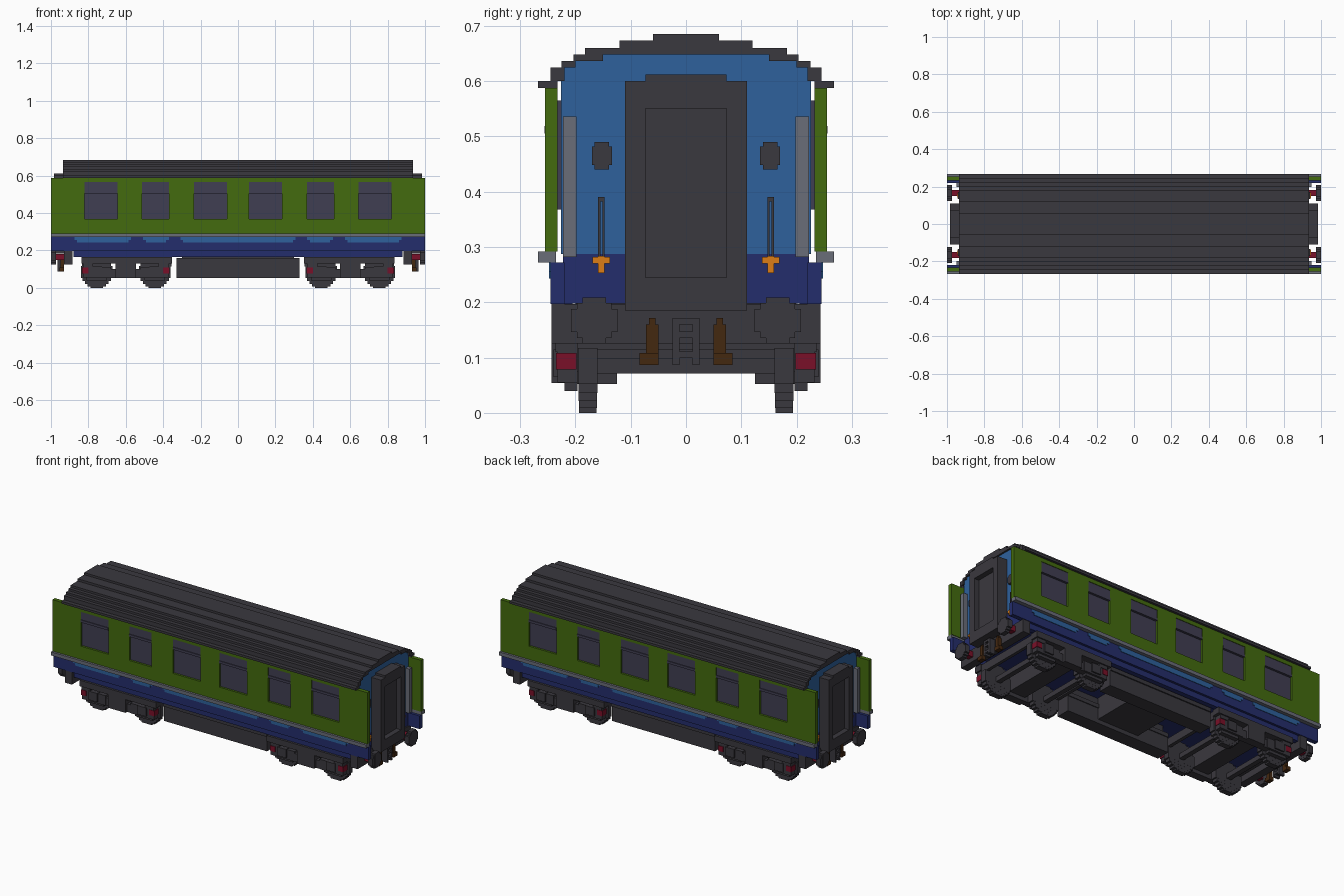
import bpy, bmesh
from mathutils import Vector

if "Cube" in bpy.data.objects:
    bpy.data.objects.remove(bpy.data.objects["Cube"])


def material(name, rgb):
    lin = [((c / 255 + 0.055) / 1.055) ** 2.4 if c > 10 else c / 255 / 12.92 for c in rgb]
    m = bpy.data.materials.new(name)
    m.use_nodes = True
    m.diffuse_color = (*lin, 1)
    m.node_tree.nodes["Principled BSDF"].inputs["Base Color"].default_value = (*lin, 1)
    return m


DARK = material("dark grey", (58, 56, 62))
GREEN = material("green", (67, 107, 14))
BLUE = material("blue", (46, 97, 156))
NAVY = material("navy", (36, 45, 108))
GREY = material("light grey", (106, 109, 120))
GLASS = material("window glass", (64, 62, 82))
RED = material("dark red", (122, 16, 40))
ORANGE = material("orange", (220, 125, 22))
BROWN = material("brown", (68, 40, 16))


def blocks(name, mat, boxes, mx=False, my=False):
    """One object from boxes (x0, x1, y0, y1, z0, z1), mirrored across x and y if asked."""
    bm = bmesh.new()
    for x0, x1, y0, y1, z0, z1 in boxes:
        for sx in (1, -1) if mx else (1,):
            for sy in (1, -1) if my else (1,):
                r = bmesh.ops.create_cube(bm, size=1)
                for v in r["verts"]:
                    v.co = Vector((sx * (x0 + (v.co.x + 0.5) * (x1 - x0)),
                                   sy * (y0 + (v.co.y + 0.5) * (y1 - y0)),
                                   z0 + (v.co.z + 0.5) * (z1 - z0)))
    bmesh.ops.recalc_face_normals(bm, faces=bm.faces)
    me = bpy.data.meshes.new(name)
    bm.to_mesh(me)
    bm.free()
    me.materials.append(mat)
    ob = bpy.data.objects.new(name, me)
    bpy.context.scene.collection.objects.link(ob)
    return ob


def sym(x0, x1, h, z0, z1):
    return (x0, x1, -h, h, z0, z1)


# Stepped roof: hollow eaves strips, solid crown
ROOF = 0.935
blocks("roof_eaves", DARK, [(-ROOF, ROOF, a, b, z0, z1) for a, b, z0, z1 in (
    (0.232, 0.268, 0.587, 0.600), (0.22, 0.245, 0.600, 0.624),
    (0.20, 0.225, 0.624, 0.636), (0.15, 0.203, 0.636, 0.648))], my=True)
blocks("roof_crown", DARK, [sym(-ROOF, ROOF, h, z0, z1) for h, z0, z1 in (
    (0.183, 0.648, 0.660), (0.12, 0.660, 0.673), (0.06, 0.673, 0.685))])

# Body core whose ends are the blue end walls
END = 0.925
blocks("body_core", BLUE, [sym(-END, END, h, z0, z1) for h, z0, z1 in (
    (0.226, 0.287, 0.600), (0.22, 0.600, 0.624), (0.20, 0.624, 0.636), (0.15, 0.636, 0.648))])
blocks("floor", NAVY, [sym(-END, END, 0.222, 0.198, 0.287)])

# Green side walls built around the window openings
windows = [(0.06, 0.235), (0.37, 0.512), (0.645, 0.82)]
SILL, HEAD, IN, OUT = 0.368, 0.565, 0.232, 0.255
edges = [0] + [v for w in windows for v in w] + [1.0]
piers = [(edges[i], edges[i + 1], IN, OUT, SILL, HEAD) for i in range(0, len(edges), 2)]
blocks("side_wall_piers", GREEN, piers, mx=True, my=True)
blocks("side_wall_bands", GREEN, [(-1, 1, IN, OUT, 0.292, SILL), (-1, 1, IN, OUT, HEAD, 0.587)], my=True)

# Windows: recessed main pane, raised vent pane and a bar
blocks("window_panes", GLASS, [(a, b, 0.226, 0.243, SILL, HEAD) for a, b in windows], mx=True, my=True)
blocks("window_vents", GLASS, [(a, b, 0.243, 0.252, 0.519, HEAD) for a, b in windows], mx=True, my=True)
blocks("window_bars", GLASS, [(a, b, 0.243, 0.256, 0.505, 0.519) for a, b in windows], mx=True, my=True)

# Waist strip, lower navy sides, light blue plates and solebars
blocks("waist_strip", GREY, [(-1, 1, 0.235, 0.268, 0.272, 0.292)], my=True)
blocks("lower_side", NAVY, [(-1, 1, 0.220, 0.245, 0.197, 0.272)], my=True)
plates = []
for a, b in ((-0.307, 0.307), (0.37, 0.507), (0.572, 0.875), (-0.507, -0.37), (-0.875, -0.572)):
    plates += [(a, b, 0.244, 0.248, 0.255, 0.272), (a + 0.014, b - 0.014, 0.244, 0.248, 0.243, 0.255)]
blocks("lower_side_plates", BLUE, plates, my=True)
blocks("solebar", NAVY, [(-0.88, 0.88, 0.205, 0.232, 0.165, 0.198)], my=True)

# Gangway frame around a recessed door
G0, G1 = 0.92, 0.985
blocks("gangway_frame", DARK, [
    (G0, G1, 0.073, 0.11, 0.185, 0.60), (G0, G1, 0, 0.073, 0.185, 0.245),
    (G0, G1, 0, 0.073, 0.55, 0.612)], mx=True, my=True)
blocks("gangway_door", DARK, [sym(G0, 0.955, 0.073, 0.245, 0.55)], mx=True)

# End wall fittings
blocks("end_handrail", GREY, [(0.92, 0.95, 0.198, 0.222, 0.282, 0.536)], mx=True, my=True)
blocks("end_lamp", DARK, [(0.92, 0.94, 0.134, 0.170, 0.448, 0.482),
                          (0.92, 0.94, 0.139, 0.165, 0.440, 0.490)], mx=True, my=True)
blocks("end_pipe", DARK, [(0.92, 0.937, 0.147, 0.151, 0.28, 0.382),
                          (0.92, 0.937, 0.155, 0.159, 0.28, 0.382),
                          (0.92, 0.937, 0.147, 0.159, 0.382, 0.39)], mx=True, my=True)
blocks("end_valve", ORANGE, [(0.92, 0.945, 0.137, 0.169, 0.270, 0.282),
                             (0.92, 0.947, 0.147, 0.159, 0.253, 0.284)], mx=True, my=True)

# Headstock, buffers, hoses and coupler
blocks("headstock", DARK, [sym(0.885, 0.93, 0.243, 0.125, 0.1965)], mx=True)
blocks("buffer_shank", RED, [(0.93, 0.975, 0.15, 0.182, 0.15, 0.182)], mx=True, my=True)
BY, BZ = 0.166, 0.167
blocks("buffer_head", DARK, [(0.972 + i * 0.0005, 0.999 + i * 0.0005, BY - w, BY + w, BZ - h, BZ + h)
                             for i, (w, h) in enumerate(((0.042, 0.021), (0.031, 0.032), (0.021, 0.042)))],
       mx=True, my=True)
blocks("brake_hose", BROWN, [(0.93, 0.95, 0.05, 0.072, 0.10, 0.16), (0.93, 0.948, 0.055, 0.067, 0.16, 0.172),
                             (0.93, 0.955, 0.05, 0.084, 0.087, 0.108)], mx=True, my=True)
blocks("coupler", DARK, [(0.93, 0.965, 0.012, 0.024, 0.087, 0.172), (0.93, 0.965, 0, 0.012, 0.160, 0.172),
                         (0.93, 0.965, 0, 0.012, 0.135, 0.147), (0.93, 0.965, 0, 0.012, 0.099, 0.111)],
       mx=True, my=True)

# Bogies: stepped wheels, axles, side frames and cross members
BX, WB, R = 0.60, 0.155, 0.085
wheels, axles, axleboxes, red = [], [], [], []
for cx in (BX - WB, BX + WB):
    for k, (w, h) in enumerate(((1, 0.38), (0.9, 0.58), (0.75, 0.75), (0.58, 0.9), (0.38, 1))):
        e = k * 0.0004
        wheels.append((cx - R * w, cx + R * w, 0.160 + e, 0.195 - e, R - R * h, R + R * h))
    axles.append(sym(cx - 0.014, cx + 0.014, 0.165, 0.071, 0.099))
    axleboxes += [(cx - 0.055, cx + 0.055, 0.196, 0.220, 0.040, 0.065),
                  (cx - 0.075, cx + 0.075, 0.196, 0.232, 0.055, 0.112),
                  (cx - 0.028, cx + 0.028, 0.196, 0.240, 0.065, 0.115)]
    s = 1 if cx > BX else -1
    a, b = sorted((cx + s * 0.045, cx + s * 0.078))
    red.append((a, b, 0.198, 0.235, 0.078, 0.108))
blocks("bogie_wheels", DARK, wheels, mx=True, my=True)
blocks("bogie_axles", DARK, axles, mx=True)
blocks("bogie_axleboxes", DARK, axleboxes, mx=True, my=True)
blocks("bogie_dampers", RED, red, mx=True, my=True)
blocks("bogie_side_frame", DARK, [(0.352, 0.838, 0.196, 0.243, 0.130, 0.164),
                                  (0.37, 0.425, 0.196, 0.236, 0.110, 0.131),
                                  (0.775, 0.83, 0.196, 0.236, 0.110, 0.131),
                                  (0.545, 0.655, 0.196, 0.243, 0.054, 0.131),
                                  (0.50, 0.70, 0.196, 0.228, 0.054, 0.100)], mx=True, my=True)
blocks("bogie_cross_members", DARK, [sym(0.55, 0.65, 0.198, 0.075, 0.198),
                                     sym(0.356, 0.376, 0.196, 0.115, 0.160),
                                     sym(0.816, 0.834, 0.196, 0.115, 0.160)], mx=True)

# Equipment boxes under the middle of the coach
blocks("underfloor_box", DARK, [(-0.328, 0.328, 0.125, 0.205, 0.052, 0.155),
                                (-0.328, 0.328, 0.120, 0.212, 0.138, 0.160),
                                (-0.30, 0.30, 0.13, 0.20, 0.160, 0.199)], my=True)
blocks("underfloor_tank", DARK, [sym(-0.13, 0.13, 0.126, 0.075, 0.199)])
